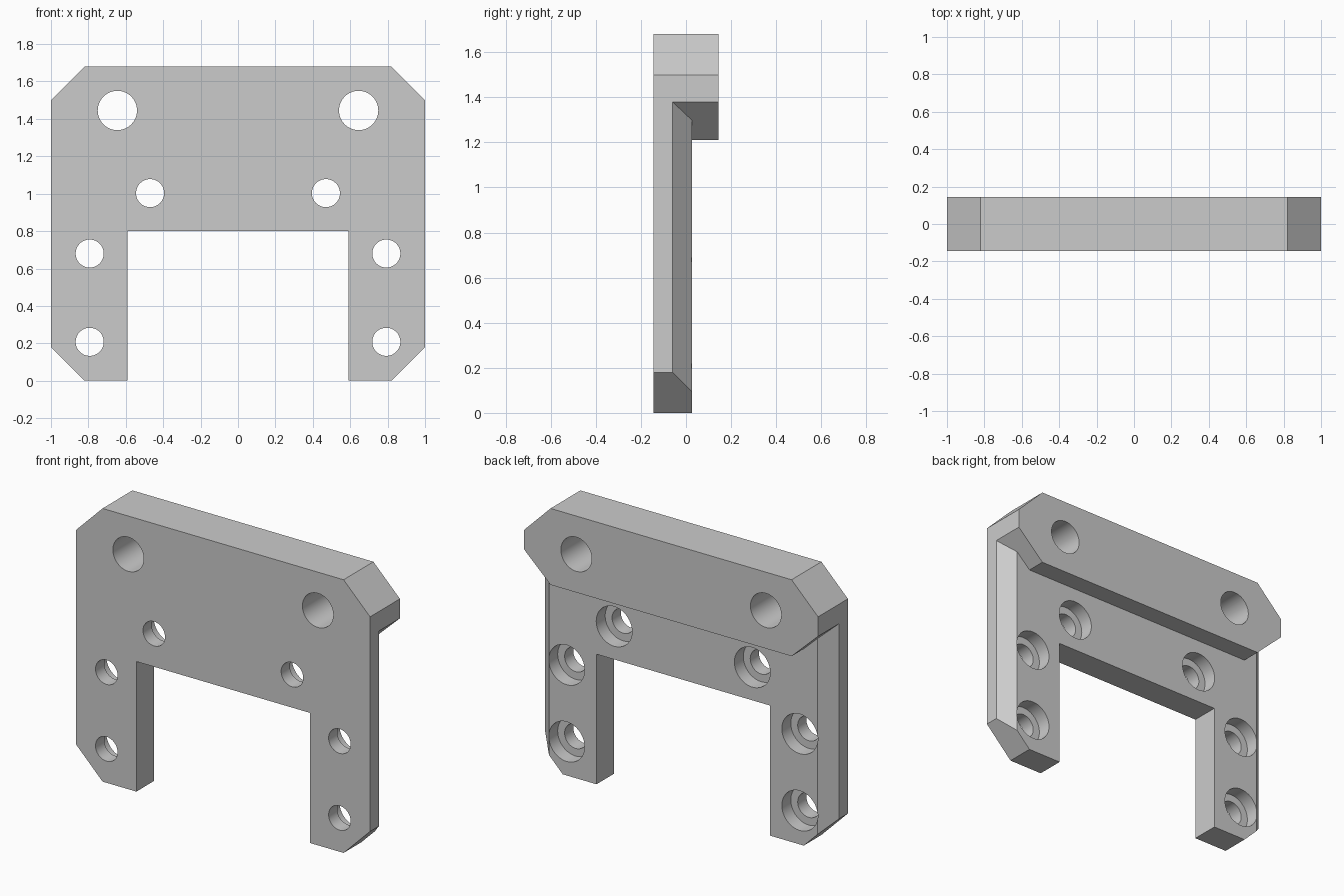
import bpy
import bmesh
import math
from mathutils import Vector

cube = bpy.data.objects.get("Cube")
if cube:
    bpy.data.objects.remove(cube, do_unlink=True)

FRONT, STEP, BACK = -0.145, 0.027, 0.145
TOP, CUT_X, CUT_Z = 1.68, 0.82, 0.18

metal = bpy.data.materials.new("plain_grey")
metal.use_nodes = True
grey = (0.6, 0.6, 0.6, 1)
metal.diffuse_color = grey
metal.node_tree.nodes["Principled BSDF"].inputs["Base Color"].default_value = grey


def make_object(name, bm):
    bmesh.ops.recalc_face_normals(bm, faces=bm.faces[:])
    mesh = bpy.data.meshes.new(name)
    bm.to_mesh(mesh)
    bm.free()
    mesh.materials.append(metal)
    obj = bpy.data.objects.new(name, mesh)
    bpy.context.collection.objects.link(obj)
    return obj


def mirrored_prism(half, y0, y1):
    """Extrude a half outline, completed by its mirror image, along y."""
    outline = half + [(-x, z) for x, z in reversed(half)]
    bm = bmesh.new()
    face = bm.faces.new([bm.verts.new((x, y0, z)) for x, z in outline])
    out = bmesh.ops.extrude_face_region(bm, geom=[face])
    moved = [v for v in out["geom"] if isinstance(v, bmesh.types.BMVert)]
    bmesh.ops.translate(bm, verts=moved, vec=(0, y1 - y0, 0))
    return bm


def combine(target, other, operation):
    mod = target.modifiers.new("combine", "BOOLEAN")
    mod.operation = operation
    mod.solver = "EXACT"
    mod.object = other
    bpy.context.view_layer.objects.active = target
    bpy.ops.object.modifier_apply(modifier=mod.name)
    bpy.data.objects.remove(other, do_unlink=True)


def drill(target, x, z, radius, y0, y1):
    bpy.ops.mesh.primitive_cylinder_add(
        vertices=64, radius=radius, depth=y1 - y0,
        location=(x, (y0 + y1) / 2, z), rotation=(math.pi / 2, 0, 0))
    cutter = bpy.context.object
    cutter.name = "hole_cutter"
    cutter.hide_render = True
    cutter.data.materials.append(metal)
    combine(target, cutter, "DIFFERENCE")


# Two-legged plate, with sloped rear side edges
bm = mirrored_prism([(0.59, 0.8), (0.59, 0), (CUT_X, 0), (1, CUT_Z),
                     (1, 1.5), (CUT_X, TOP)], FRONT, STEP)
for side in (1, -1):
    cut = bmesh.ops.bisect_plane(
        bm, geom=bm.verts[:] + bm.edges[:] + bm.faces[:],
        plane_co=Vector((side, -0.06, 0)), plane_no=Vector((side, 1, 0)),
        clear_outer=True)
    rim = [e for e in cut["geom_cut"] if isinstance(e, bmesh.types.BMEdge)]
    bmesh.ops.holes_fill(bm, edges=rim, sides=0)
plate = make_object("mounting_plate", bm)

# Thick upper bar with clipped corners
bar = make_object("upper_bar", mirrored_prism(
    [(CUT_X, 1.21), (1, 1.38), (1, 1.5), (CUT_X, TOP)], FRONT, BACK))
combine(plate, bar, "UNION")

# Large plain holes and smaller counterbored holes
for side in (1, -1):
    drill(plate, side * 0.645, 1.445, 0.105, -0.3, 0.3)
    for x, z in [(0.47, 1.003), (0.793, 0.68), (0.793, 0.208)]:
        drill(plate, side * x, z, 0.075, -0.3, 0.3)
        drill(plate, side * x, z, 0.122, -0.06, 0.3)

# Smooth hole walls, sharp edges elsewhere
bpy.ops.object.select_all(action="DESELECT")
plate.select_set(True)
bpy.context.view_layer.objects.active = plate
bpy.ops.object.shade_smooth_by_angle(angle=math.radians(25))
